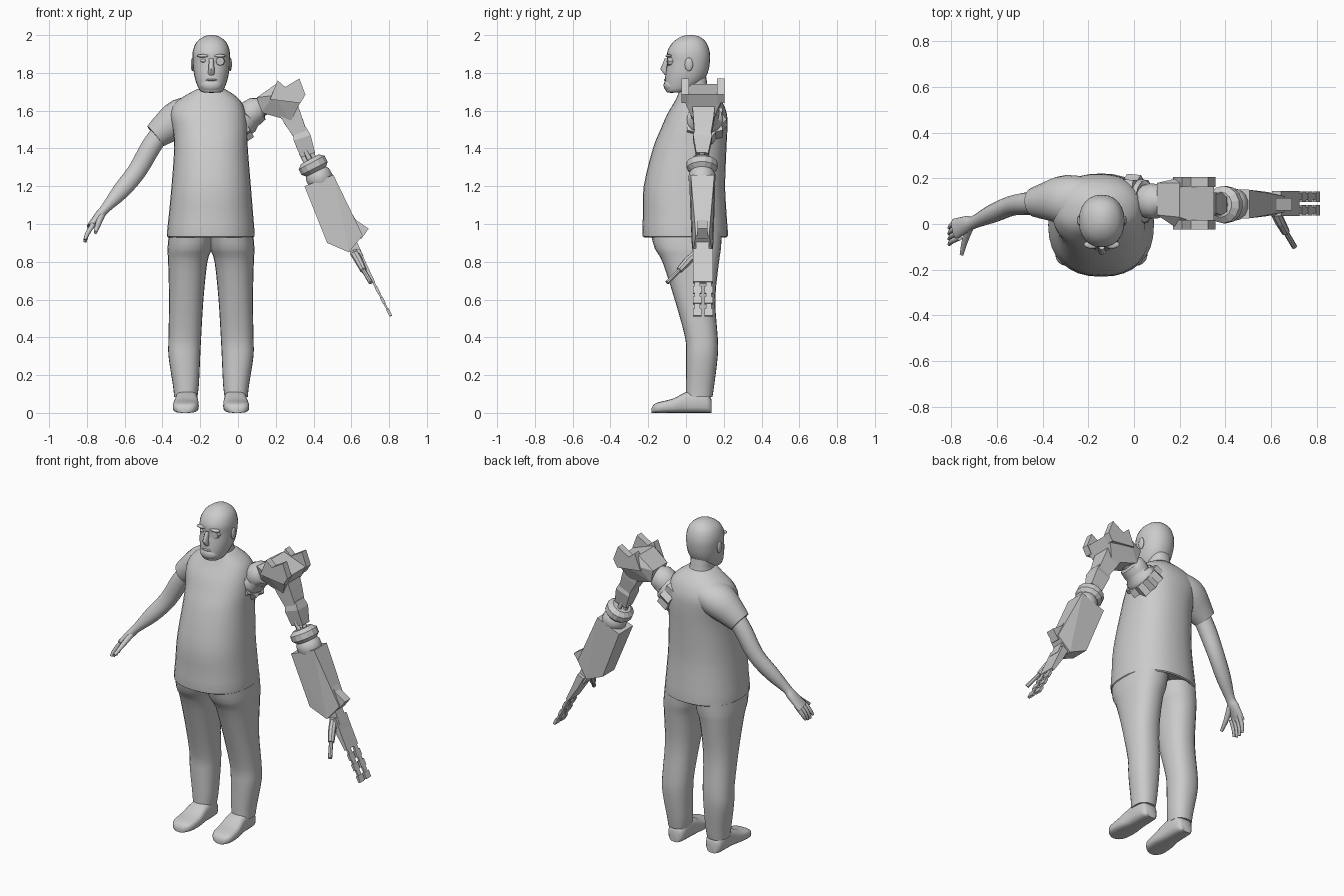
import bpy, bmesh, math
from mathutils import Vector as V

CX = -0.143  # body centre line; the machine arm shifts the body off x = 0


def finish(name, bm, smooth):
    bmesh.ops.recalc_face_normals(bm, faces=bm.faces)
    me = bpy.data.meshes.new(name)
    bm.to_mesh(me)
    bm.free()
    ob = bpy.data.objects.new(name, me)
    bpy.context.collection.objects.link(ob)
    if smooth:
        bpy.ops.object.select_all(action='DESELECT')
        ob.select_set(True)
        bpy.context.view_layer.objects.active = ob
        bpy.ops.object.shade_smooth_by_angle(angle=math.radians(50))
    return ob


def skin(name, rings, smooth=True):
    bm = bmesh.new()
    vs = [[bm.verts.new(p) for p in r] for r in rings]
    n = len(vs[0])
    for a, b in zip(vs, vs[1:]):
        for i in range(n):
            j = (i + 1) % n
            bm.faces.new((a[i], a[j], b[j], b[i]))
    bm.faces.new(vs[0])
    bm.faces.new(vs[-1])
    return finish(name, bm, smooth)


def spline(rows, steps=3):
    # Catmull-Rom through rows of numbers
    out = []
    for k in range(len(rows) - 1):
        q = [rows[max(k - 1, 0)], rows[k], rows[k + 1], rows[min(k + 2, len(rows) - 1)]]
        for s in range(steps):
            t = s / steps
            out.append([0.5 * (2 * b + (c - a) * t + (2 * a - 5 * b + 4 * c - d) * t * t
                               + (3 * b - a - 3 * c + d) * t ** 3) for a, b, c, d in zip(*q)])
    return out + [list(rows[-1])]


def oval(n, p=2.0, phase=0.0):
    f = lambda w: math.copysign(abs(w) ** (2 / p), w)
    return [(f(math.cos(phase + 2 * math.pi * i / n)), f(math.sin(phase + 2 * math.pi * i / n)))
            for i in range(n)]


def loft(name, rows, n=28, p=2.3):
    # rows: z, x0, x1, y0, y1
    return skin(name, [[V(((a + b) / 2 + (b - a) / 2 * c, (d + e) / 2 + (e - d) / 2 * s, z))
                        for c, s in oval(n, p)] for z, a, b, d, e in spline(rows)])


def tube(name, rows, n=16, curved=False, smooth=True, zig=0.0):
    # rows: x, y, z, half size across y, half size in the xz plane; n = 4 makes a box
    if curved:
        rows = spline(rows)
    pts = [V(r[:3]) for r in rows]
    k, ph = (math.sqrt(2), math.pi / 4) if n == 4 else (1, 0)
    rings = []
    for i, r in enumerate(rows):
        t = (pts[min(i + 1, len(pts) - 1)] - pts[max(i - 1, 0)]).normalized()
        u = (V((0, 1, 0)) - t * t.y).normalized()
        v = t.cross(u)
        rings.append([pts[i] + k * (1 + zig * (-1) ** j) * (u * c * r[3] + v * s * r[4])
                      for j, (c, s) in enumerate(oval(n, 2, ph))])
    return skin(name, rings, smooth and n > 4)


def hull(name, groups):
    # groups: x, z, y0, y1
    bm = bmesh.new()
    for x, z, y0, y1 in groups:
        bm.verts.new((x, y0, z))
        bm.verts.new((x, y1, z))
    bmesh.ops.convex_hull(bm, input=bm.verts)
    return finish(name, bm, False)


def prism(name, poly, y0, y1):
    return skin(name, [[V((x, y, z)) for x, z in poly] for y in (y0, y1)], False)


def ball(name, loc, size):
    bm = bmesh.new()
    bmesh.ops.create_uvsphere(bm, u_segments=14, v_segments=8, radius=1)
    for v in bm.verts:
        v.co = V([c * s for c, s in zip(v.co, size)]) + V(loc)
    return finish(name, bm, True)


# shirt with a rounded belly
loft("shirt", [(.945, -.35, .06, -.2, .195), (.935, -.376, .087, -.229, .221), (1.05, -.366, .08, -.228, .215),
               (1.2, -.352, .068, -.224, .207), (1.4, -.338, .052, -.175, .214),
               (1.5, -.345, .05, -.135, .219), (1.58, -.36, .042, -.1, .217),
               (1.64, -.335, .022, -.065, .195), (1.68, -.28, -.015, -.045, .165),
               (1.715, -.215, -.07, -.035, .125)], 32)
tube("sleeve", [(-.2, .09, 1.6, .11, .08), (-.3, .105, 1.565, .11, .1), (-.38, .1, 1.51, .085, .085),
                (-.437, .095, 1.465, .065, .068)], 20, True)

# trouser legs and shoes, mirrored about the body line
leg = [(.96, -.365, -.12, -.19, .19), (.87, -.373, -.138, -.165, .185), (.8, -.37, -.162, -.125, .175),
       (.6, -.365, -.183, -.06, .155), (.4, -.368, -.195, -.005, .168), (.3, -.368, -.2, .0, .168),
       (.15, -.345, -.207, .0, .15), (.085, -.338, -.215, .0, .14)]
foot = [(.135, .035, .07), (.115, .052, .1), (.06, .058, .12), (0, .06, .11), (-.07, .068, .075),
        (-.14, .065, .058), (-.17, .048, .045), (-.182, .025, .025)]
for side, m in (("right", 1), ("left", -1)):
    rows = [(z, *sorted((CX + m * (a - CX), CX + m * (b - CX))), c, d) for z, a, b, c, d in leg]
    loft("trouser_leg_" + side, rows, 24)
    skin("shoe_" + side, [[V((CX + m * (-.129 + .05 * min(y, 0)) + w * c, y, h / 2 + h / 2 * s))
                           for c, s in oval(20, 3.2)] for y, w, h in spline(foot)])

# head, neck, face
loft("neck", [(1.65, -.23, -.055, -.03, .14), (1.71, -.208, -.075, -.025, .118),
              (1.76, -.205, -.08, -.03, .11), (1.82, -.205, -.08, -.03, .1)], 20)
loft("head", [(1.695, -.175, -.105, -.095, -.03), (1.705, -.2, -.08, -.107, .02),
              (1.75, -.222, -.06, -.112, .085), (1.8, -.234, -.048, -.108, .115),
              (1.86, -.24, -.043, -.1, .127), (1.91, -.24, -.043, -.1, .126),
              (1.96, -.222, -.06, -.072, .108), (1.99, -.185, -.095, -.03, .075),
              (2.0, -.155, -.125, .005, .04)], 24, 2.2)
tube("nose", [(-.141, -.1, 1.875, .012, .012), (-.141, -.118, 1.82, .018, .017), (-.141, -.1, 1.795, .014, .018)], 10)
ball("beard", (-.141, -.075, 1.735), (.06, .044, .042))
ball("mouth", (-.141, -.108, 1.763), (.03, .01, .006))
for s in (-1, 1):
    ball("ear", (-.141 + s * .1, .015, 1.845), (.009, .022, .036))
    ball("eye", (-.141 + s * .042, -.088, 1.865), (.016, .013, .01))
    ball("brow", (-.141 + s * .044, -.09, 1.89), (.034, .018, .009))
tube("eye_plate", [(-.098, -.07, 1.862, .03, .03), (-.094, -.099, 1.862, .022, .022)], 8, smooth=False)

# flesh arm and hand
tube("bare_arm", [(-.39, .095, 1.51, .05, .05), (-.46, .09, 1.41, .05, .053), (-.535, .08, 1.28, .044, .05),
                  (-.62, .045, 1.175, .04, .045), (-.7, .008, 1.085, .028, .026),
                  (-.73, 0, 1.05, .036, .025), (-.785, -.022, .985, .046, .017)], 16, True)
for i in range(4):
    y = .012 - i * .024
    drop = (.008, 0, 0, .012)[i]
    tube("finger", [(-.765, y, 1.0, .013, .013), (-.797, y - .015, .95, .012, .012),
                    (-.81, y - .03, .905 + drop, .007, .008)], 8, True)
tube("thumb", [(-.72, -.015, 1.05, .018, .018), (-.74, -.07, 1.0, .015, .015),
               (-.755, -.133, .955, .009, .009)], 8, True)

# torn cloth and mechanical shoulder socket
tube("torn_cloth", [(-.03, .1, 1.52, .11, .11), (.03, .1, 1.555, .105, .105)], 20, smooth=False, zig=.09)
tube("shoulder_socket", [(-.02, .1, 1.525, .085, .085), (.02, .1, 1.548, .1, .09), (.05, .1, 1.565, .092, .085),
                         (.056, .1, 1.569, .074, .07), (.07, .1, 1.585, .078, .075), (.105, .1, 1.61, .075, .07),
                         (.12, .1, 1.62, .055, .052), (.17, .1, 1.64, .052, .048)], 16)

# shoulder armour block with upright cheek plates
hull("shoulder_block", [(.1, 1.67, .04, .18), (.122, 1.59, .05, .17), (.2, 1.74, .03, .18),
                        (.19, 1.68, -.02, .2), (.35, 1.685, -.025, .203), (.28, 1.545, .04, .14),
                        (.2, 1.568, .04, .15)])
for y in (-.025, .163):
    prism("shoulder_cheek", [(.17, 1.66), (.21, 1.76), (.25, 1.725), (.325, 1.77), (.357, 1.685), (.33, 1.64)],
          y, y + .042)

# upper arm and elbow joint
tube("upper_arm", [(.265, .093, 1.61, .06, .055), (.29, .093, 1.555, .055, .05), (.34, .088, 1.455, .042, .035)], 4)
tube("elbow_housing", [(.325, .088, 1.5, .04, .038), (.34, .088, 1.455, .05, .047), (.37, .086, 1.365, .032, .04)], 4)
for dy, dx in ((-.025, 0), (.025, 0), (0, -.022), (0, .022)):
    tube("elbow_rod", [(.355 + dx, .085 + dy, 1.39 + dx / 2, .013, .013),
                       (.4 + dx, .085 + dy, 1.3 + dx / 2, .013, .013)], 8)
tube("elbow_ring", [(.38, .085, 1.343, .055, .055), (.39, .085, 1.325, .082, .08), (.405, .085, 1.295, .082, .08),
                    (.414, .085, 1.277, .062, .06)], 14, smooth=False)
tube("elbow_ball", [(.41, .085, 1.285, .055, .055), (.42, .085, 1.265, .07, .07), (.437, .085, 1.232, .072, .072),
                    (.455, .085, 1.195, .05, .05)], 14)

# forearm shell with its spur
hull("forearm", [(.352, 1.2, .018, .155), (.505, 1.26, .025, .15), (.66, .94, .052, .122),
                 (.587, .85, .035, .14), (.472, .9, .03, .145)])
prism("forearm_spur", [(.6, 1.06), (.625, 1.02), (.692, .975), (.652, .92), (.58, .96)], .06, .115)

# mechanical hand
tube("wrist", [(.595, .088, .91, .035, .03), (.64, .088, .82, .035, .026)], 4)
tube("palm", [(.625, .09, .86, .054, .022), (.66, .09, .79, .054, .018), (.717, .09, .69, .054, .009)], 4)
for y in (.06, .12):
    tube("metal_finger", [(.71, y, .705, .015, .006), (.81, y, .512, .015, .005)], 4)
    for t in (.15, .45, .8):
        x, z = .715 + .095 * t, .695 - .183 * t
        tube("finger_segment", [(x, y, z, .023, .008), (x + .018, y, z - .035, .023, .007)], 4)
tube("metal_thumb", [(.615, .06, .85, .02, .024), (.64, .01, .805, .023, .022), (.665, -.035, .755, .019, .018),
                     (.666, -.037, .753, .012, .012), (.703, -.1, .69, .012, .012)], 8, smooth=False)
